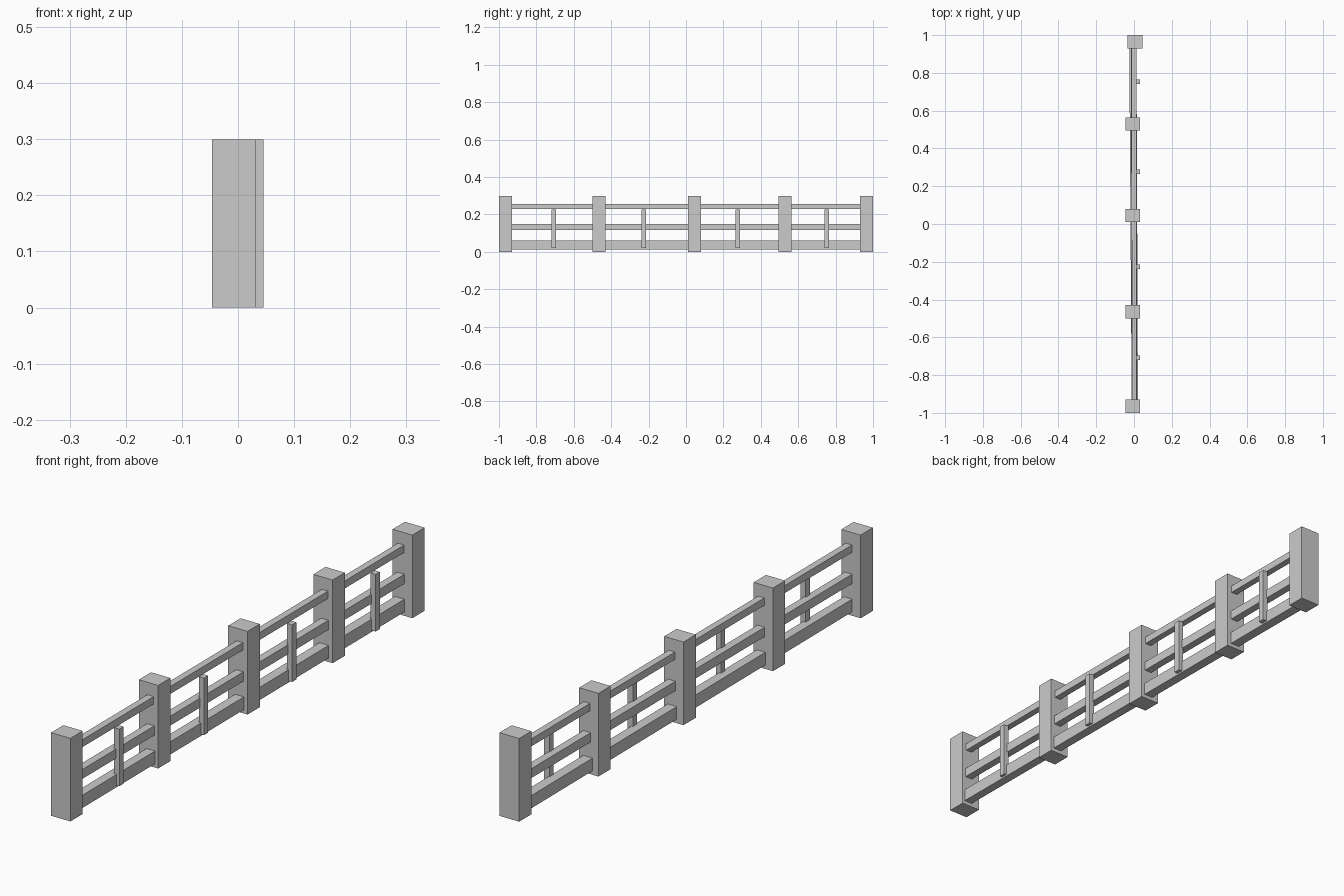
import bpy, bmesh
from mathutils import Vector

if "Cube" in bpy.data.objects:
    bpy.data.objects.remove(bpy.data.objects["Cube"])


def beam(name, x_front, x_back, y, z):
    """Box along y; its x range may shift from the front end to the back end."""
    bm = bmesh.new()
    bmesh.ops.create_cube(bm, size=1)
    for v in bm.verts:
        xs = x_front if v.co.y < 0 else x_back
        v.co = Vector((xs[v.co.x > 0], y[v.co.y > 0], z[v.co.z > 0]))
    mesh = bpy.data.meshes.new(name)
    bm.to_mesh(mesh)
    bm.free()
    obj = bpy.data.objects.new(name, mesh)
    bpy.context.collection.objects.link(obj)


# square posts, the back one set slightly to the right
for i, y in enumerate((-0.965, -0.465, 0.045, 0.53, 0.965)):
    xs = (-0.034, 0.045) if i == 4 else (-0.046, 0.031)
    beam(f"post_{i + 1}", xs, xs, (y - 0.035, y + 0.035), (0, 0.3))

# three long rails running through the posts
beam("bottom_rail", (-0.012, 0.021), (-0.025, 0.013), (-0.955, 0.955), (0.014, 0.06))
beam("middle_rail", (-0.012, 0.017), (-0.016, 0.013), (-0.955, 0.955), (0.116, 0.15))
beam("top_rail", (-0.011, 0.014), (-0.013, 0.012), (-0.955, 0.955), (0.228, 0.255))

# thin upright slats on the right face of the rails
for i, y in enumerate((-0.708, -0.226, 0.277, 0.753)):
    xs = (0.01, 0.0305)
    beam(f"slat_{i + 1}", xs, xs, (y - 0.012, y + 0.012), (0.02, 0.226))
